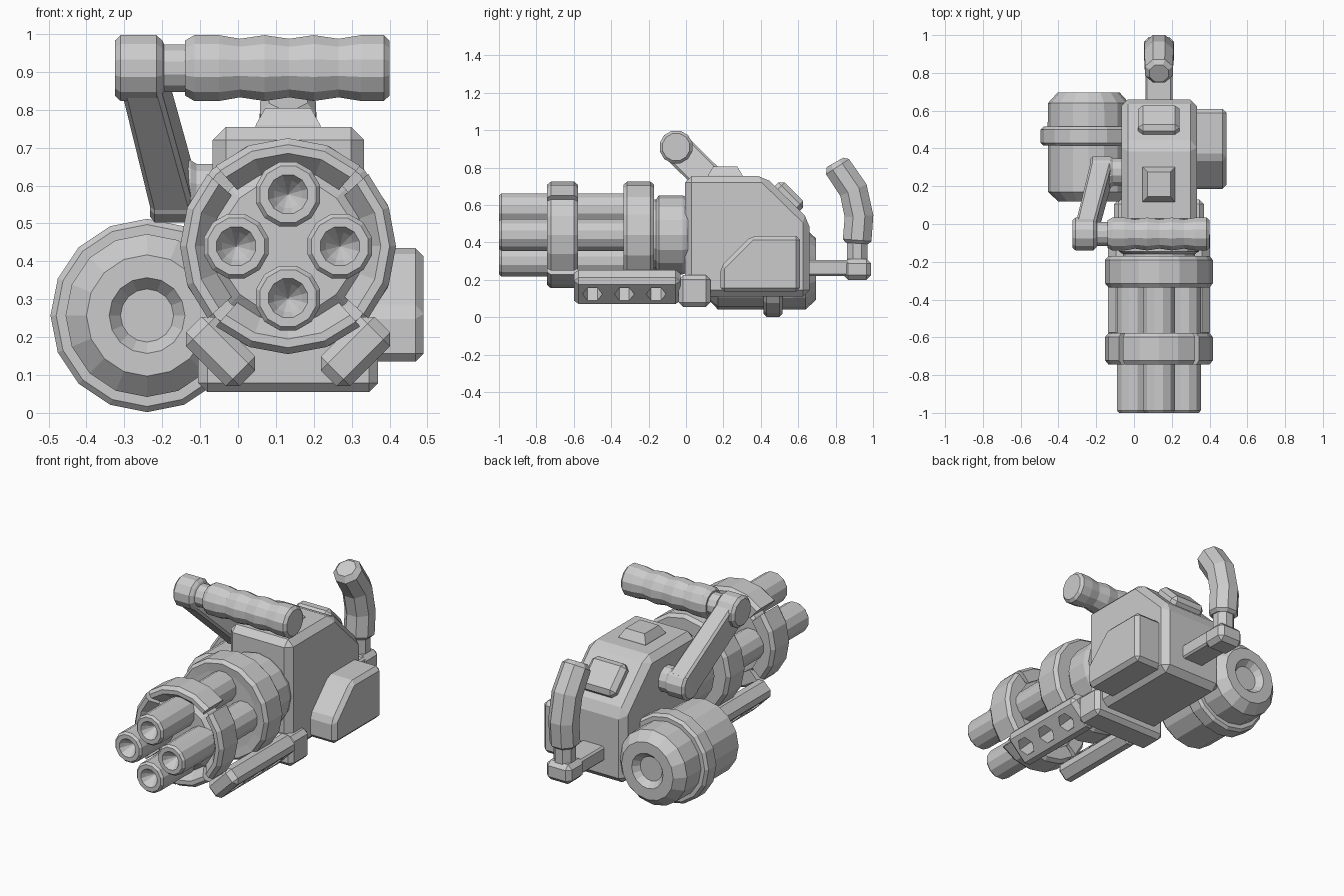
import bpy, bmesh
from math import cos, sin, pi, radians
from mathutils import Vector, Matrix

if "Cube" in bpy.data.objects:
    bpy.data.objects.remove(bpy.data.objects["Cube"])

CX, CZ = 0.132, 0.44          # barrel axis


def finish(name, bm, bevel=0, angle=30):
    bmesh.ops.recalc_face_normals(bm, faces=bm.faces)
    me = bpy.data.meshes.new(name)
    bm.to_mesh(me)
    bm.free()
    ob = bpy.data.objects.new(name, me)
    bpy.context.collection.objects.link(ob)
    if bevel:
        m = ob.modifiers.new("bevel", 'BEVEL')
        m.width, m.segments, m.limit_method = bevel, 1, 'ANGLE'
        m.angle_limit = radians(angle)
    return ob


def loft(name, rings, bevel=0, loop=False, caps=True):
    """Skin a list of point rings; loop joins the last ring to the first."""
    bm = bmesh.new()
    vs = [[bm.verts.new(p) for p in r] for r in rings]
    n = len(vs[0])
    pairs = list(zip(vs, vs[1:])) + ([(vs[-1], vs[0])] if loop else [])
    for a, b in pairs:
        for i in range(n):
            j = (i + 1) % n
            bm.faces.new((a[i], a[j], b[j], b[i]))
    if caps and not loop:
        bm.faces.new(vs[0])
        bm.faces.new(vs[-1])
    return finish(name, bm, bevel)


def lathe(name, prof, c, axis='y', n=16, turn=0.0):
    """prof: (radius, position along axis); c: centre in the other two axes."""
    def pt(r, t, a):
        u, v = c[0] + r * cos(a), c[1] + r * sin(a)
        return {'y': (u, t, v), 'x': (t, u, v), 'z': (u, v, t)}[axis]
    return loft(name, [[pt(r, t, 2 * pi * (i + turn) / n) for i in range(n)] for r, t in prof])


def box(name, lo, hi, bevel=0.0):
    x0, y0, z0 = lo
    x1, y1, z1 = hi
    return loft(name, [[(x0, y0, z), (x1, y0, z), (x1, y1, z), (x0, y1, z)] for z in (z0, z1)], bevel)


def extrude_x(name, prof, x0, x1, bevel):
    return loft(name, [[(x, y, z) for y, z in prof] for x in (x0, x1)], bevel)


# Housing, side box and front crossbar
extrude_x("housing", [(-0.005, 0.11), (-0.005, 0.755), (0.42, 0.755), (0.66, 0.52), (0.66, 0.11)],
          -0.067, 0.333, 0.035)
extrude_x("side_box", [(0.185, 0.135), (0.185, 0.27), (0.35, 0.435), (0.61, 0.435), (0.61, 0.135)],
          0.30, 0.49, 0.022)
box("front_crossbar", (-0.105, -0.04, 0.055), (0.37, 0.13, 0.225), 0.024)

# Top knob and sloped rear knob
def square(h, z):
    return [(CX + sx * h, 0.21 + sy * h * 1.08, z) for sx, sy in ((-1, -1), (1, -1), (1, 1), (-1, 1))]
loft("top_knob", [square(0.088, 0.74), square(0.085, 0.76), square(0.06, 0.805)])
knob = box("rear_knob", (-0.11, -0.095, -0.06), (0.11, 0.095, 0.05), 0.025)
knob.matrix_world = Matrix.Translation((CX, 0.542, 0.636)) @ Matrix.Rotation(-pi / 4, 4, 'X')

# Four barrels with conical bores
for k in range(4):
    a = k * pi / 2
    lathe(f"barrel_{k + 1}", [(0.001, -0.93), (0.038, -0.975), (0.053, -1.0), (0.077, -1.0),
                              (0.088, -0.987), (0.088, -0.2)],
          (CX + 0.137 * cos(a), CZ + 0.137 * sin(a)), n=12, turn=0.5)

# Front clamp: four arcs with diagonal gaps, around a carrier plate
arc = [(0.245, -0.743), (0.268, -0.743), (0.285, -0.722), (0.285, -0.598), (0.268, -0.578), (0.2, -0.578), (0.2, -0.69)]
for k in range(4):
    mid, half = k * pi / 2, radians(42)
    rings = []
    for i in range(5):
        a = mid - half + half * i / 2
        rings.append([(CX + r * cos(a), t, CZ + r * sin(a)) for r, t in arc])
    loft(f"front_clamp_{k + 1}", rings)
lathe("barrel_carrier", [(0.18, -0.71), (0.215, -0.68), (0.215, -0.60), (0.2, -0.585)], (CX, CZ))

# Rear clamp and neck
lathe("rear_clamp", [(0.22, -0.33), (0.268, -0.335), (0.285, -0.315), (0.285, -0.19), (0.268, -0.17)], (CX, CZ))
lathe("neck", [(0.19, -0.18), (0.19, -0.16), (0.212, -0.145), (0.212, -0.02), (0.2, 0.01)], (CX, CZ))

# Angled lower rails with hexagonal holes
for side, s in (("left", 1), ("right", -1)):
    rail = box(f"{side}_rail", (-0.1, -0.6, -0.055), (0.1, -0.03, 0.055), 0.026)
    bm = bmesh.new()
    for y in (-0.5, -0.33, -0.16):
        bmesh.ops.create_cone(bm, cap_ends=True, segments=6, radius1=0.053, radius2=0.053, depth=0.4,
                              matrix=Matrix.Translation((0, y, 0)))
    cutter = finish(f"{side}_rail_cutter", bm)
    cutter.hide_render = True
    cutter.hide_set(True)
    for ob in (rail, cutter):
        ob.matrix_world = Matrix.Translation((CX - s * 0.178, 0, 0.162)) @ Matrix.Rotation(s * pi / 4, 4, 'Y')
    m = rail.modifiers.new("holes", 'BOOLEAN')
    m.operation, m.object, m.solver = 'DIFFERENCE', cutter, 'EXACT'

# Ammunition drum with a banded middle and dished ends
lathe("drum", [(0.07, 0.155), (0.1, 0.118), (0.16, 0.118), (0.215, 0.17), (0.215, 0.415), (0.24, 0.415),
               (0.255, 0.43), (0.255, 0.50), (0.24, 0.515), (0.217, 0.515), (0.215, 0.64), (0.165, 0.695),
               (0.1, 0.695), (0.07, 0.66)], (-0.24, 0.257))

# Carry handle: cap, neck and rippled grip, on an angled arm
HY, HZ = -0.053, 0.91
lathe("carry_handle", [(0.075, -0.325), (0.09, -0.31), (0.09, -0.215), (0.075, -0.2), (0.065, -0.195),
                       (0.065, -0.14), (0.075, -0.14), (0.09, -0.115), (0.09, -0.05), (0.08, 0.005),
                       (0.09, 0.07), (0.08, 0.135), (0.09, 0.2), (0.08, 0.265), (0.09, 0.325),
                       (0.09, 0.385), (0.075, 0.4)], (HY, HZ), 'x', 12, 0.5)
def arm_ring(y, z, x0, x1, w=0.058):
    return [(x, y + d, z + d) for x, d in ((x0, -w), (x1, -w), (x1, w), (x0, w))]
loft("handle_arm", [arm_ring(HY, HZ, -0.31, -0.205), arm_ring(0.275, 0.585, -0.23, -0.115)], 0.012)
lathe("arm_pivot", [(0.07, -0.232), (0.085, -0.22), (0.085, -0.125), (0.075, -0.11), (0.075, -0.04)],
      (0.275, 0.585), 'x', 12, 0.5)

# Rear grip: bracket, foot, neck and curved grip
box("grip_bracket", (0.06, 0.6, 0.22), (0.204, 0.9, 0.305), 0.01)
box("grip_foot", (0.052, 0.842, 0.2), (0.212, 0.99, 0.312), 0.025)
lathe("grip_neck", [(0.06, 0.3), (0.06, 0.41)], (CX, 0.915), 'z', 8, 0.5)
path = [(0.914, 0.395, 0.065), (0.915, 0.412, 0.083), (0.925, 0.54, 0.083), (0.895, 0.68, 0.083),
        (0.81, 0.805, 0.08), (0.797, 0.828, 0.055)]
rings = []
for i, (y, z, r) in enumerate(path):
    a, b = path[max(i - 1, 0)], path[min(i + 1, len(path) - 1)]
    t = Vector((b[0] - a[0], b[1] - a[1])).normalized()
    rings.append([(CX + r * cos(q), y + t.y * r * sin(q), z - t.x * r * sin(q))
                  for q in (2 * pi * (k + 0.5) / 8 for k in range(8))])
loft("rear_grip", rings)
